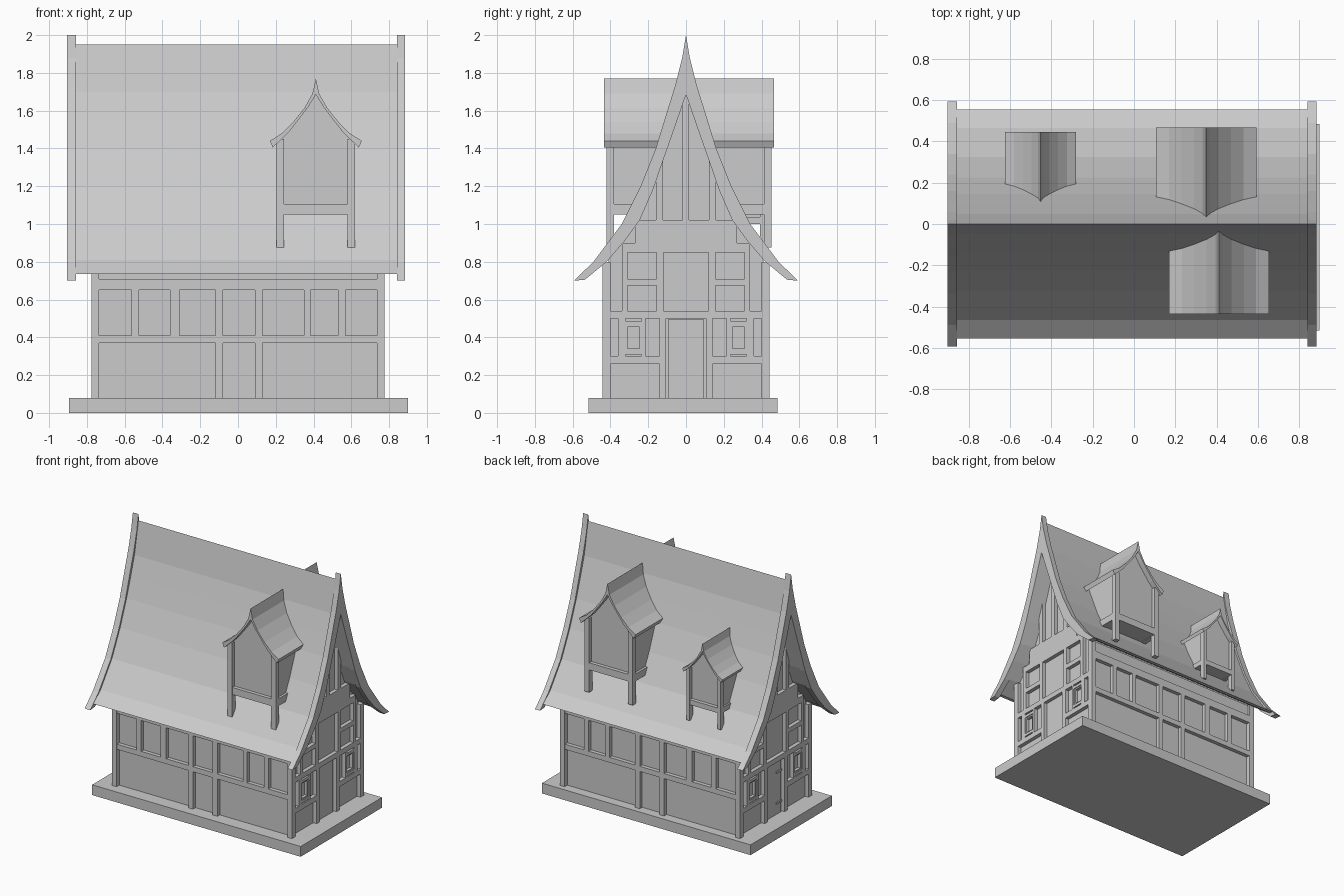
import bpy, bmesh

cube = bpy.data.objects.get("Cube")
if cube:
    bpy.data.objects.remove(cube, do_unlink=True)

grey = bpy.data.materials.new("plain_grey")
grey.use_nodes = True
grey.diffuse_color = (0.6, 0.6, 0.6, 1)
grey.node_tree.nodes["Principled BSDF"].inputs["Base Color"].default_value = (0.6, 0.6, 0.6, 1)


def finish(name, bm):
    bmesh.ops.recalc_face_normals(bm, faces=bm.faces)
    mesh = bpy.data.meshes.new(name)
    bm.to_mesh(mesh)
    bm.free()
    mesh.materials.append(grey)
    obj = bpy.data.objects.new(name, mesh)
    bpy.context.collection.objects.link(obj)
    return obj


def prism(name, outline, axis, start, end):
    """Extrude a side-on outline along x or y."""
    bm = bmesh.new()
    place = (lambda u, z: (start, u, z)) if axis == "x" else (lambda u, z: (u, start, z))
    face = bm.faces.new([bm.verts.new(place(u, z)) for u, z in outline])
    new = bmesh.ops.extrude_face_region(bm, geom=[face])["geom"]
    shift = (end - start, 0, 0) if axis == "x" else (0, end - start, 0)
    bmesh.ops.translate(bm, vec=shift, verts=[g for g in new if isinstance(g, bmesh.types.BMVert)])
    return finish(name, bm)


def boxes(name, spans):
    """One object made of boxes, each given as x, y and z spans."""
    bm = bmesh.new()
    for spans3 in spans:
        verts = bmesh.ops.create_cube(bm, size=1)["verts"]
        for v in verts:
            v.co = [(a + b) / 2 + c * (b - a) for c, (a, b) in zip(v.co, spans3)]
    return finish(name, bm)


def mirrored(half):
    """Complete a half outline that starts on the centre line."""
    return half + [(-u, z) for u, z in reversed(half[1:])]


def shell(outer, inner):
    """Closed outline between an outer and an inner roof curve."""
    return ([(-u, z) for u, z in reversed(outer[1:])] + outer
            + list(reversed(inner)) + [(-u, z) for u, z in inner[1:]])


def height_at(curve, u):
    for (u0, z0), (u1, z1) in zip(curve, curve[1:]):
        if u0 <= u <= u1:
            return z0 + (z1 - z0) * (u - u0) / (u1 - u0)
    return curve[-1][1]


# Roof curves
barge_outer = [(0, 2.0), (0.02, 1.88), (0.058, 1.73), (0.105, 1.58), (0.16, 1.4),
               (0.24, 1.2), (0.34, 1.0), (0.49, 0.8), (0.593, 0.70)]
under = [(0, 1.685), (0.06, 1.51), (0.12, 1.34), (0.175, 1.18), (0.245, 1.02),
         (0.325, 0.91), (0.42, 0.80), (0.535, 0.705)]
roof_outer = [(0, 1.95), (0.048, 1.7), (0.095, 1.55), (0.145, 1.4), (0.225, 1.2),
              (0.325, 1.0), (0.465, 0.81), (0.555, 0.735)]
roof_inner = [(u, z + 0.012) for u, z in under[:-1]] + [(0.53, 0.735)]

prism("main_roof", shell(roof_outer, roof_inner), "x", -0.87, 0.86)
prism("left_barge_board", shell(barge_outer, under), "x", 0.842, 0.885)
prism("right_barge_board", shell(barge_outer, under), "x", -0.905, -0.857)

# Plinth and wall core
boxes("plinth", [((-0.895, 0.9), (-0.515, 0.485), (0, 0.08))])
core = [(u, z + 0.02) for u, z in under[:-2]] + [(0.41, 0.82), (0.41, 0.08)]
prism("wall_core", mirrored(core), "x", -0.745, 0.745)

# Long wall timbers
low_posts = [(-0.12, -0.08), (0.09, 0.13)]
high_posts = [(-0.565, -0.525), (-0.36, -0.31), (-0.12, -0.08), (0.09, 0.13),
              (0.35, 0.385), (0.53, 0.57)]
rails = [(0.37, 0.41), (0.65, 0.71)]
for side, name in ((-1, "front"), (1, "back")):
    depth = tuple(sorted((side * 0.40, side * 0.44)))
    parts = [(x, depth, (0.08, 0.38)) for x in low_posts]
    parts += [(x, depth, (0.40, 0.66)) for x in high_posts]
    parts += [((-0.74, 0.74), depth, z) for z in rails]
    parts.append(((-0.74, 0.74), tuple(sorted((side * 0.40, side * 0.425))), (0.70, 0.8)))
    boxes(name + "_wall_timbers", parts)

# Corner posts
boxes("corner_posts", [(tuple(sorted((sx * 0.735, sx * 0.775))),
                        tuple(sorted((sy * 0.40, sy * 0.443))), (0.08, 0.80))
                       for sx in (-1, 1) for sy in (-1, 1)])

# Gable timbers: spans across y and up z for one half, then mirrored
half_gable = [
    ((0.105, 0.14), (0.08, 0.50)), ((0.12, 0.155), (0.54, 0.85)),
    ((0.31, 0.34), (0.54, 0.87)), ((0.14, 0.41), (0.26, 0.30)),
    ((0.155, 0.31), (0.675, 0.71)), ((0.215, 0.235), (0.30, 0.50)),
    ((0.32, 0.36), (0.30, 0.50)), ((0.235, 0.32), (0.465, 0.487)),
    ((0.235, 0.32), (0.308, 0.33)),
    ((0.122, 0.158), (1.0, height_at(under, 0.122) + 0.01)),
]
for side, name in ((1, "left"), (-1, "right")):
    def out(a, b):
        return tuple(sorted((side * a, side * b)))
    depth = out(0.73, 0.775)
    parts = [(depth, tuple(sorted((m * a, m * b))), z) for m in (-1, 1) for (a, b), z in half_gable]
    parts += [(depth, (-0.41, 0.41), (0.50, 0.54)),
              (depth, (-0.34, 0.34), (0.85, 0.90)),
              (depth, (-0.27, 0.27), (0.89, 1.02)),
              (depth, (-0.018, 0.016), (1.0, 1.69))]
    boxes(name + "_gable_timbers", parts)
    # Windows: slim frames around a recessed pane
    frame = []
    for m in (-1, 1):
        for y in ((0.235, 0.246), (0.309, 0.32)):
            frame.append((out(0.74, 0.768), tuple(sorted((m * y[0], m * y[1]))), (0.33, 0.465)))
        for z in ((0.33, 0.34), (0.455, 0.465)):
            frame.append((out(0.74, 0.768), tuple(sorted((m * 0.235, m * 0.32))), z))
    boxes(name + "_gable_windows", frame)
    boxes(name + "_door", [(out(0.74, 0.753), (-0.095, 0.095), (0.08, 0.495))])
    if side < 0:
        boxes("door_hinges", [(out(0.75, 0.76), (-0.095, -0.03), (z, z + 0.015)) for z in (0.16, 0.4)])


# Dormers
dormer_outer = [(0, 1.77), (0.018, 1.69), (0.06, 1.615), (0.12, 1.54), (0.18, 1.48), (0.243, 1.44)]
dormer_inner = [(0, 1.685), (0.04, 1.62), (0.085, 1.56), (0.14, 1.49), (0.18, 1.45), (0.228, 1.405)]


def dormer(name, side, cx, top, s, face):
    def fit(curve):
        return [(u * s, top - (1.77 - z) * s) for u, z in curve]

    def z_of(z):
        return top - (1.77 - z) * s

    def ys(a, b):
        return tuple(sorted((side * a, side * b)))

    roof = [(cx + u, z) for u, z in shell(fit(dormer_outer), fit(dormer_inner))]
    prism(name + "_roof", roof, "y", side * face, side * 0.01)
    body = fit([(u, z + 0.015) for u, z in dormer_inner[:-1]] + [(0.19, 1.46), (0.19, 1.055)])
    prism(name + "_body", [(cx + u, z) for u, z in mirrored(body)], "y",
          side * (face - 0.045), side * 0.06)
    # Legs standing on the roof, with sill rails on three sides
    front = face - 0.015
    parts = []
    for m in (-1, 1):
        x = tuple(sorted((cx + m * 0.168 * s, cx + m * 0.208 * s)))
        parts.append((x, ys(front - 0.04, front), (0.875, z_of(1.45))))
        parts.append((x, ys(0.2, front - 0.01), (z_of(1.05), z_of(1.105))))
    parts.append(((cx - 0.19 * s, cx + 0.19 * s), ys(front - 0.04, front - 0.002),
                  (z_of(1.05), z_of(1.105))))
    boxes(name + "_timbers", parts)


dormer("front_dormer", -1, 0.412, 1.77, 1.0, 0.435)
dormer("back_left_dormer", 1, 0.35, 1.77, 1.0, 0.467)
dormer("back_right_dormer", 1, -0.453, 1.51, 0.71, 0.447)
